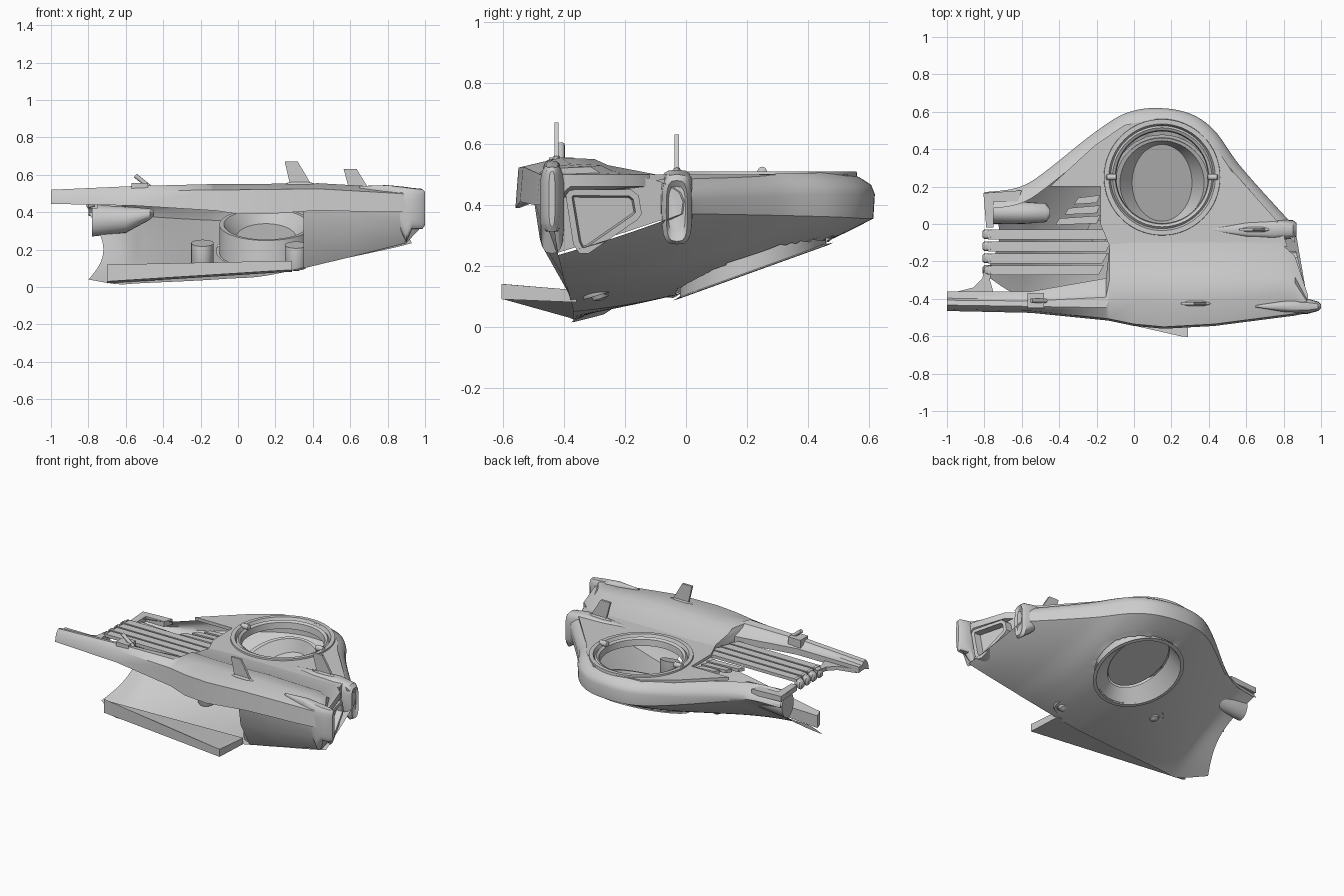
import bpy, bmesh, math
from mathutils import Vector, Matrix

if "Cube" in bpy.data.objects:
    bpy.data.objects.remove(bpy.data.objects["Cube"])

grey = bpy.data.materials.new("hull grey")
grey.use_nodes = True
grey.diffuse_color = (0.6, 0.6, 0.6, 1)
grey.node_tree.nodes["Principled BSDF"].inputs["Base Color"].default_value = (0.6, 0.6, 0.6, 1)
parts = []


def add(name, bm):
    bmesh.ops.recalc_face_normals(bm, faces=bm.faces)
    mesh = bpy.data.meshes.new(name)
    bm.to_mesh(mesh)
    bm.free()
    mesh.materials.append(grey)
    ob = bpy.data.objects.new(name, mesh)
    bpy.context.collection.objects.link(ob)
    parts.append(ob)
    return ob


def loft(rows, closed=False, caps=False):
    """Skin a list of point rows."""
    bm = bmesh.new()
    vs = [[bm.verts.new(p) for p in row] for row in rows]
    n = len(rows[0])
    for a, b in zip(vs, vs[1:]):
        for i in range(n if closed else n - 1):
            j = (i + 1) % n
            bm.faces.new((a[i], a[j], b[j], b[i]))
    if caps:
        bm.faces.new(vs[0])
        bm.faces.new(vs[-1])
    return bm


def smooth(table, x):
    """Smooth interpolation of (x, values...) rows."""
    i = max(k for k in range(len(table) - 1) if table[k][0] <= x + 1e-6 or k == 0)
    a, b = table[i], table[i + 1]
    p, q = table[max(i - 1, 0)], table[min(i + 2, len(table) - 1)]
    h = b[0] - a[0]
    s = (x - a[0]) / h
    out = []
    for k in range(1, len(a)):
        m0 = (b[k] - p[k]) / (b[0] - p[0]) * h
        m1 = (q[k] - a[k]) / (q[0] - a[0]) * h
        out.append(a[k] * (2*s**3 - 3*s*s + 1) + m0 * (s**3 - 2*s*s + s)
                   + b[k] * (3*s*s - 2*s**3) + m1 * (s**3 - s*s))
    return out


def lathe(name, profile, centre, slope=0, seg=64):
    """Revolve (rx, ry, z) points; slope tilts the result along y."""
    cx, cy, cz = centre
    rows = []
    for rx, ry, z in profile:
        ring = [(2 * math.pi * i / seg) for i in range(seg)]
        rows.append([(cx + rx * math.cos(a), cy + ry * math.sin(a),
                      cz + z + slope * ry * math.sin(a)) for a in ring])
    return add(name, loft(rows, closed=True))


def pod(name, y, stations, seg=20, power=0.6):
    """Rounded body along x from (x, half width, z low, z high)."""
    rows = []
    for x, w, lo, hi in stations:
        row = []
        for i in range(seg):
            a = 2 * math.pi * i / seg
            c, s = math.cos(a), math.sin(a)
            row.append((x, y + w * math.copysign(abs(c) ** power, c),
                        (lo + hi) / 2 + (hi - lo) / 2 * math.copysign(abs(s) ** power, s)))
        rows.append(row)
    return add(name, loft(rows, closed=True, caps=True))


def prism(name, pts, z0, z1):
    rows = [[(x, y, z) for x, y in pts] for z in (z0, z1)]
    return add(name, loft(rows, closed=True, caps=True))


def fin(name, pts, y, t=0.007):
    rows = [[(x, yy, z) for x, z in pts] for yy in (y - t, y + t)]
    return add(name, loft(rows, closed=True, caps=True))


# Outer shell: x, back edge y, rim z, belt z, front edge y, front edge z, sag
hull = [(-0.8, 0.17, 0.45, 0.40, -0.27, 0.04, 0.04), (-0.64, 0.19, 0.46, 0.39, -0.37, 0.015, 0.05),
        (-0.53, 0.24, 0.47, 0.38, -0.37, 0.02, 0.06), (-0.21, 0.49, 0.49, 0.36, -0.37, 0.035, 0.1),
        (-0.05, 0.59, 0.5, 0.355, -0.37, 0.045, 0.11), (0.11, 0.62, 0.505, 0.355, -0.37, 0.055, 0.11),
        (0.3, 0.59, 0.505, 0.355, -0.38, 0.09, 0.11), (0.43, 0.5, 0.505, 0.36, -0.39, 0.12, 0.09),
        (0.56, 0.32, 0.5, 0.365, -0.4, 0.15, 0.06), (0.8, 0.05, 0.49, 0.37, -0.415, 0.215, 0.02),
        (0.86, -0.01, 0.48, 0.37, -0.42, 0.235, 0.01)]
cols, rows_n = 84, 44
rows = []
for c in range(cols + 1):
    u = c / cols
    x = -0.8 + 1.66 * u
    yb, zt, zb, yf, zf, sag = smooth(hull, x)
    row = [(x, yb - 0.09, zt), (x, yb - 0.05, zt - 0.015), (x, yb - 0.012, zt - 0.04), (x, yb, zt - 0.07)]
    for r in range(rows_n + 1):
        t = r / rows_n
        y = (1 - t) * (yb - 0.005) + t * yf
        z = (1 - t) * zb + t * zf - sag * 2 * t * (1 - t)
        dx = 0.08 * math.sin(math.pi * t) * max(0, 1 - 6 * u) + 0.07 * t * max(0, 6 * u - 5)
        row.append((x + dx, y, z))
    rows.append(row)
bm = loft(rows)
HX, HY, RX, RY = 0.15, 0.22, 0.265, 0.255


def reach(p):
    return math.hypot((p.x - HX) / RX, (p.y - HY) / RY)


bmesh.ops.delete(bm, geom=[f for f in bm.faces if f.calc_center_median().z < 0.36
                           and reach(f.calc_center_median()) < 1], context='FACES')
for v in bm.verts:
    if v.is_boundary and reach(v.co) < 1.25 and v.co.z < 0.4:
        k = reach(v.co)
        v.co.x, v.co.y = HX + (v.co.x - HX) / k, HY + (v.co.y - HY) / k
add("outer_shell", bm)

# Thruster duct in the floor and ring in the deck above it
lathe("floor_duct", [(0.001, 0.001, 0.08), (0.16, 0.205, 0.08), (0.225, 0.225, 0.15), (0.25, 0.24, 0.15),
                     (0.25, 0.24, 0.0), (0.275, 0.265, -0.004), (0.255, 0.245, -0.006),
                     (0.165, 0.207, 0.07)], (HX, HY, 0.185), slope=0.36)
lathe("deck_ring", [(0.245, 0.245, 0.45), (0.25, 0.25, 0.49), (0.265, 0.265, 0.5), (0.275, 0.275, 0.49),
                    (0.285, 0.285, 0.51), (0.31, 0.31, 0.51), (0.315, 0.315, 0.47)], (0.15, 0.25, 0))
for x in (-0.12, 0.42):
    pod("ring_hinge", 0.25, [(x - 0.03, 0.008, 0.5, 0.515), (x - 0.025, 0.016, 0.49, 0.525),
                             (x + 0.025, 0.016, 0.49, 0.525), (x + 0.03, 0.008, 0.5, 0.515)], power=1)

# Rear deck with a round opening
curve = bpy.data.curves.new("rear_deck_outline", 'CURVE')
curve.dimensions, curve.fill_mode, curve.extrude = '2D', 'BOTH', 0.01
outline = [(-0.45, 0.2), (-0.21, 0.42), (-0.05, 0.53), (0.11, 0.56), (0.3, 0.53), (0.41, 0.44),
           (0.53, 0.28), (0.78, 0), (0.82, -0.12), (-0.13, -0.12), (-0.18, 0), (-0.18, 0.2)]
circle = [(0.15 + 0.29 * math.cos(i * math.pi / 32), 0.25 + 0.29 * math.sin(i * math.pi / 32)) for i in range(64)]
for pts in (outline, circle):
    s = curve.splines.new('POLY')
    s.points.add(len(pts) - 1)
    s.use_cyclic_u = True
    for p, (x, y) in zip(s.points, pts):
        p.co = (x, y, 0, 1)
tmp = bpy.data.objects.new("rear_deck_outline", curve)
bpy.context.collection.objects.link(tmp)
bpy.context.view_layer.update()
bm = bmesh.new()
bm.from_mesh(tmp.to_mesh())
tmp.to_mesh_clear()
bpy.data.objects.remove(tmp)
bmesh.ops.translate(bm, verts=bm.verts, vec=(0, 0, 0.49))
add("rear_deck", bm)

# Front deck and long bar: x, front y, back y, lower z, top z
deck = [(-1, -0.465, -0.36, 0.445, 0.52), (-0.55, -0.475, -0.36, 0.435, 0.54), (-0.15, -0.515, -0.29, 0.41, 0.55),
        (-0.13, -0.518, -0.11, 0.41, 0.55), (0, -0.545, -0.1, 0.39, 0.55), (0.16, -0.56, -0.1, 0.39, 0.552),
        (0.43, -0.545, -0.1, 0.41, 0.555), (0.78, -0.5, -0.1, 0.4, 0.535), (0.86, -0.49, -0.17, 0.4, 0.53),
        (0.93, -0.475, -0.38, 0.4, 0.525)]
rows = []
for x, yf, yb, lo, hi in deck:
    w = yb - yf
    rows.append([(x, yf + 0.05, lo + 0.02), (x, yf, lo), (x, yf + 0.01, hi - 0.03), (x, yf + 0.3 * w, hi),
                 (x, yf + 0.55 * w, hi - 0.005), (x, yf + 0.65 * w, hi - 0.025), (x, yb, 0.5), (x, yb, 0.46)])
add("front_deck", loft(rows, closed=True, caps=True))

# Cheek wall on the front: x, top y, top z, bottom y, bottom z
cheek = [(0.35, -0.5, 0.43, -0.38, 0.1), (0.6, -0.5, 0.42, -0.4, 0.16), (0.9, -0.475, 0.42, -0.42, 0.235),
         (0.97, -0.455, 0.42, -0.43, 0.31)]
add("front_cheek", loft([[(x, a, b), (x, a * 0.65 + c * 0.35 - 0.015, b * 0.5 + d * 0.5), (x, c, d)]
                         for x, a, b, c, d in cheek]))

# Side wall and recessed triangular intake


def side_face(pts, off):
    bm = bmesh.new()
    f = bm.faces.new([bm.verts.new((0.93 - (y + 0.4) * 0.25 + off, y, z)) for y, z in pts])
    return bm, f


bm, f = side_face([(-0.43, 0.24), (-0.43, 0.48), (-0.02, 0.49), (-0.02, 0.37), (-0.2, 0.31)], -0.045)
add("side_wall", bm)
bm, f = side_face([(-0.38, 0.45), (-0.18, 0.45), (-0.155, 0.43), (-0.145, 0.37), (-0.16, 0.35),
                   (-0.32, 0.24), (-0.35, 0.24), (-0.37, 0.27), (-0.395, 0.43)], 0)
rim = bmesh.ops.extrude_face_region(bm, geom=[f])
face = [g for g in rim['geom'] if isinstance(g, bmesh.types.BMFace)][0]
bmesh.ops.translate(bm, verts=[v for v in bm.verts if v not in face.verts], vec=(-0.05, 0, 0))
bmesh.ops.inset_region(bm, faces=[face], thickness=0.022)
bmesh.ops.inset_region(bm, faces=[face], thickness=0.006)
bmesh.ops.translate(bm, verts=list(face.verts), vec=(-0.04, 0, 0))
add("side_intake", bm)

# Pods at the side and inside
pod("rear_side_pod", -0.03, [(0.42, 0.005, 0.49, 0.5), (0.6, 0.04, 0.45, 0.51), (0.75, 0.055, 0.35, 0.515),
                             (0.85, 0.05, 0.27, 0.5), (0.87, 0.035, 0.28, 0.48), (0.855, 0.028, 0.31, 0.46)])
pod("front_side_pod", -0.44, [(0.65, 0.005, 0.52, 0.54), (0.8, 0.03, 0.44, 0.545), (0.9, 0.04, 0.24, 0.535),
                              (0.93, 0.04, 0.31, 0.53), (0.985, 0.025, 0.31, 0.525), (1, 0.01, 0.33, 0.51)])
pod("inner_nozzle", 0.06, [(-0.78, 0.06, 0.27, 0.44), (-0.6, 0.06, 0.29, 0.43), (-0.47, 0.05, 0.36, 0.42),
                           (-0.45, 0.02, 0.38, 0.41)], power=1)

# Fins with lens shaped bases
fin("front_fin", [(0.28, 0.54), (0.4, 0.54), (0.385, 0.56), (0.32, 0.67), (0.25, 0.67)], -0.425)
fin("rear_fin", [(0.6, 0.5), (0.71, 0.5), (0.69, 0.54), (0.635, 0.63), (0.565, 0.63)], -0.03)
for x, y, z in ((0.33, -0.425, 0.55), (0.65, -0.03, 0.51)):
    pod("fin_base", y, [(x - 0.09, 0.002, z - 0.01, z), (x - 0.04, 0.014, z - 0.02, z + 0.015),
                        (x + 0.04, 0.014, z - 0.02, z + 0.015), (x + 0.09, 0.002, z - 0.01, z)], power=1)

# Slats and their end knobs
for i in range(4):
    y = -0.055 - i * 0.064
    prism("slat", [(-0.78, y - 0.027), (-0.78, y + 0.025), (-0.1 - 0.02 * i, y + 0.027),
                   (-0.13 - 0.02 * i, y - 0.027)], 0.465, 0.485)
    pod("slat_knob", y, [(-0.81, 0.015, 0.43, 0.46), (-0.8, 0.025, 0.42, 0.475), (-0.765, 0.025, 0.43, 0.49)])
for i in range(3):
    y = 0.015 + i * 0.055
    prism("short_slat", [(-0.42 + i * 0.05, y - 0.02), (-0.4 + i * 0.05, y + 0.015), (-0.18, y + 0.03),
                         (-0.2, y - 0.012)], 0.455, 0.475)
prism("end_post", [(-0.805, 0.165), (-0.79, -0.02), (-0.75, -0.02), (-0.75, 0.12), (-0.62, 0.12), (-0.6, 0.18)],
      0.42, 0.455)
prism("bar_bracket", [(-0.98, -0.37), (-0.86, -0.34), (-0.81, -0.29), (-0.8, -0.22), (-0.76, -0.22),
                      (-0.77, -0.3), (-0.75, -0.37)], 0.45, 0.475)

# Lower front lip
rows = [[(x, y, hi), (x, y, lo), (x, -0.36, lo - 0.01), (x, -0.36, hi - 0.02)]
        for x, y, lo, hi in ((-0.7, -0.385, 0.03, 0.12), (0.25, -0.6, 0.09, 0.14), (0.29, -0.605, 0.09, 0.14))]
add("lower_lip", loft(rows, closed=True, caps=True))

# Floor lamps with inner housings
for x, y, z in ((-0.19, -0.04, 0.125), (0.31, -0.28, 0.115)):
    lathe("floor_lamp", [(0.001, 0.001, -0.03), (0.025, 0.025, -0.022), (0.035, 0.035, 0.0), (0.04, 0.04, -0.008),
                         (0.055, 0.055, -0.01), (0.06, 0.06, 0.0), (0.06, 0.06, 0.11), (0.001, 0.001, 0.11)],
          (x, y, z), slope=0.3, seg=32)

# Small turret on the bar
prism("turret_base", [(-0.57, -0.45), (-0.57, -0.37), (-0.48, -0.37), (-0.48, -0.45)], 0.5, 0.555)
bm = bmesh.new()
bmesh.ops.create_cone(bm, cap_ends=True, segments=12, radius1=0.012, radius2=0.012, depth=0.1,
                      matrix=Matrix.Translation((-0.51, -0.41, 0.565)) @ Matrix.Rotation(-0.9, 4, 'Y'))
add("turret_barrel", bm)

for ob in bpy.context.selected_objects:
    ob.select_set(False)
for ob in parts:
    ob.select_set(True)
bpy.context.view_layer.objects.active = parts[0]
bpy.ops.object.shade_smooth_by_angle(angle=math.radians(35))
